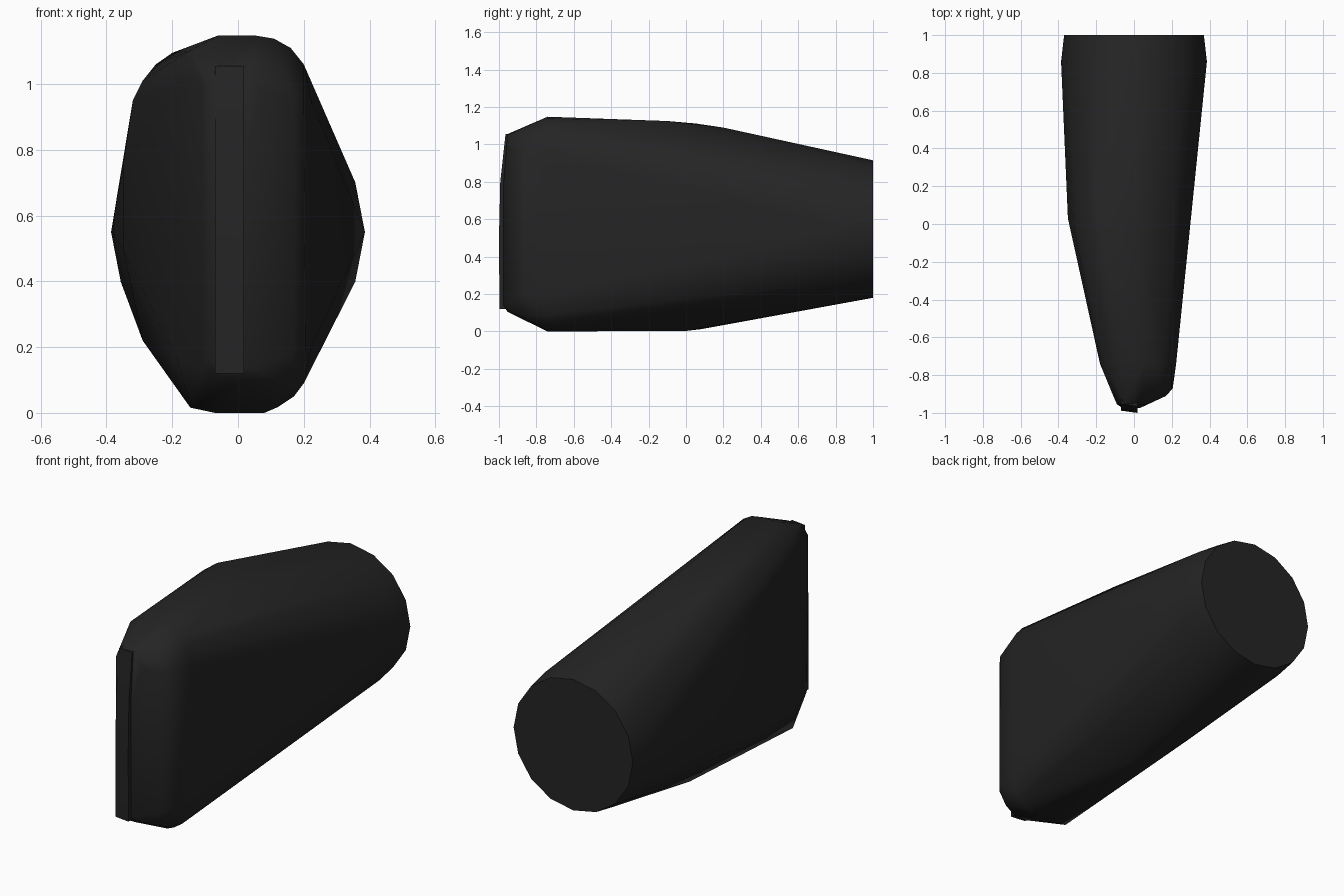
import bpy, bmesh, math

if "Cube" in bpy.data.objects:
    bpy.data.objects.remove(bpy.data.objects["Cube"])

dark = bpy.data.materials.new("dark_plastic")
dark.diffuse_color = (0.018, 0.018, 0.018, 1)
dark.use_nodes = True
dark.node_tree.nodes["Principled BSDF"].inputs["Base Color"].default_value = dark.diffuse_color


def finish(name, bm, angle):
    bmesh.ops.recalc_face_normals(bm, faces=bm.faces)
    me = bpy.data.meshes.new(name)
    bm.to_mesh(me)
    bm.free()
    ob = bpy.data.objects.new(name, me)
    bpy.context.collection.objects.link(ob)
    me.materials.append(dark)
    bpy.ops.object.select_all(action='DESELECT')
    ob.select_set(True)
    bpy.context.view_layer.objects.active = ob
    bpy.ops.object.shade_smooth_by_angle(angle=math.radians(angle))
    return ob


def ellipse(y, rx, z0, z1, n=16):
    zc, rz = (z0 + z1) / 2, (z1 - z0) / 2
    return [(rx * math.cos(t), y, zc + rz * math.sin(t))
            for t in (2 * math.pi * i / n for i in range(n))]


def section(y, pts):
    return [(x, y, z) for x, z in pts]


# Main body: a hull from the narrow upright nose to the round rear end
points = ellipse(1.0, 0.37, 0.18, 0.915) + ellipse(0.86, 0.386, 0.155, 0.945)
# bulge on the left flank and the crown
points += [(-0.35, 0.03, 0.75), (-0.35, 0.03, 0.5), (-0.32, 0.0, 0.95),
           (-0.29, 0.0, 1.01), (-0.25, 0.05, 1.06), (-0.2, 0.1, 1.095),
           (-0.13, 0.05, 1.112), (0.0, 0.2, 1.09), (0.05, -0.1, 1.125),
           (-0.29, 0.1, 0.22), (-0.08, 0.08, 0.012), (0.05, 0.0, 0.003)]
# upright nose block with rounded corners
points += section(-0.74, [(-0.18, 0.15), (-0.18, 1.0), (-0.15, 1.1), (-0.06, 1.148),
                          (0.05, 1.148), (0.11, 1.138), (0.16, 1.11), (0.2, 1.06),
                          (0.223, 0.95), (0.223, 0.2), (0.2, 0.09), (0.17, 0.05),
                          (0.12, 0.017), (0.08, 0.0), (-0.07, 0.0), (-0.145, 0.016)])
points += section(-0.87, [(0.2, 0.98), (0.205, 0.2), (0.16, 0.08), (0.14, 1.06)])
points += section(-0.91, [(0.17, 0.96), (0.17, 0.18), (-0.11, 0.14), (-0.11, 1.0)])
points += section(-0.955, [(-0.09, 0.16), (-0.09, 1.0), (-0.05, 1.055),
                           (0.04, 1.05), (0.07, 0.98), (0.07, 0.16),
                           (0.03, 0.105), (-0.05, 0.105)])
points += section(-0.975, [(-0.06, 0.14), (-0.06, 0.8), (0.03, 0.8), (0.03, 0.14)])
bm = bmesh.new()
verts = [bm.verts.new(p) for p in points]
res = bmesh.ops.convex_hull(bm, input=verts)
bmesh.ops.delete(bm, geom=[v for v in bm.verts if not v.link_faces], context='VERTS')
bmesh.ops.dissolve_limit(bm, angle_limit=0.01, verts=bm.verts, edges=bm.edges)
finish("body", bm, 50)

# Thin raised strip down the front edge
profile = [(-0.9, 0.12), (-0.997, 0.12), (-1.0, 0.5), (-0.993, 0.8), (-0.965, 1.055), (-0.9, 1.055)]
bm = bmesh.new()
face = bm.faces.new([bm.verts.new((-0.07, y, z)) for y, z in profile])
ext = bmesh.ops.extrude_face_region(bm, geom=[face])
for v in ext["geom"]:
    if isinstance(v, bmesh.types.BMVert):
        v.co.x = 0.018
# soften the left edge so it blends into the nose
for v in bm.verts:
    if v.co.x < 0 and v.co.y < -0.91:
        v.co.y += 0.012
finish("front_strip", bm, 30)
